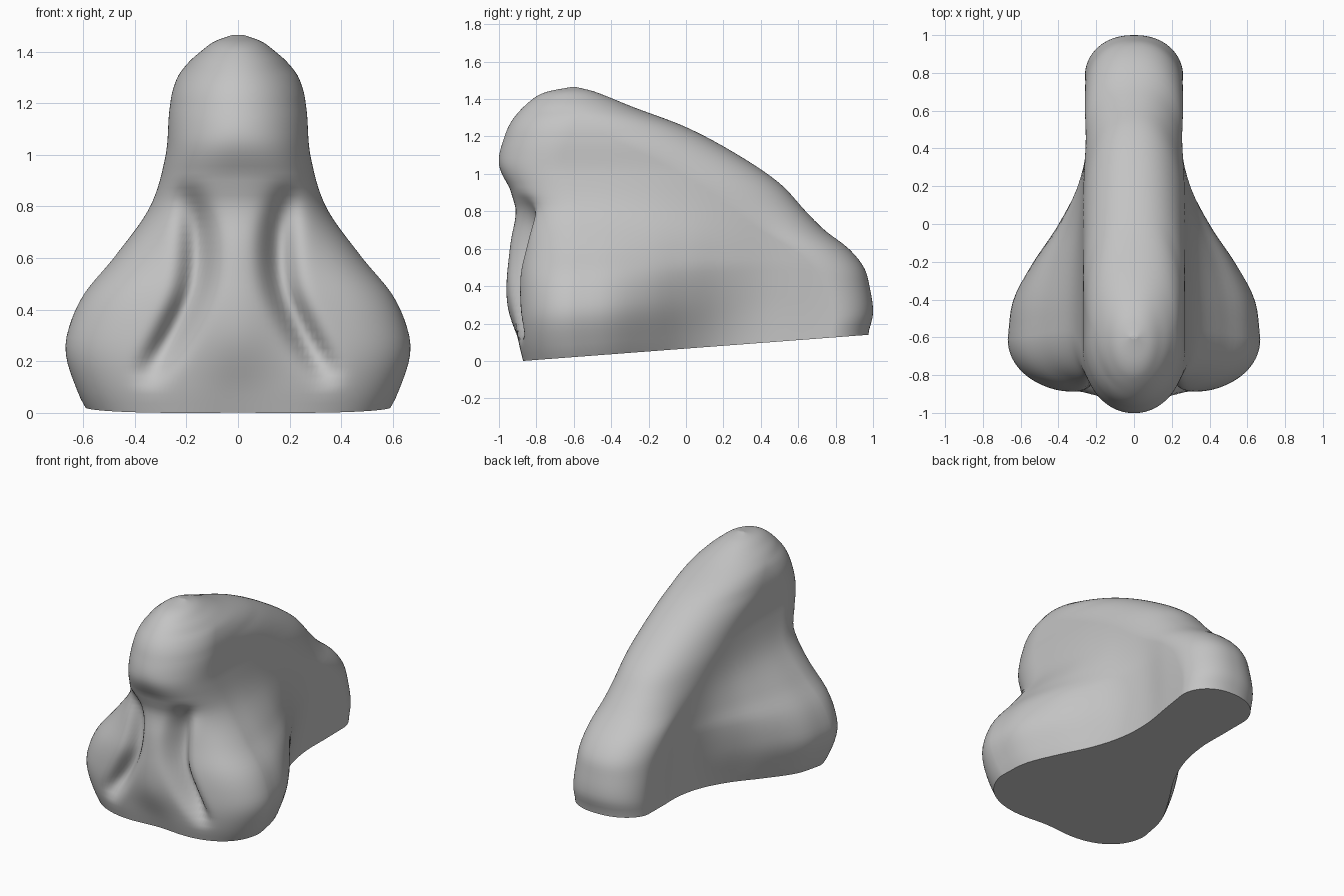
import bpy, bmesh
from math import sin, cos, pi, exp

cube = bpy.data.objects.get("Cube")
if cube:
    bpy.data.objects.remove(cube, do_unlink=True)


def curve(*pts):
    """Smooth function through (position, value) pairs, held at the ends."""
    def slope(i):
        a, b = pts[max(i - 1, 0)], pts[min(i + 1, len(pts) - 1)]
        return (b[1] - a[1]) / (b[0] - a[0])

    def value(t):
        if t <= pts[0][0]:
            return pts[0][1]
        for i in range(len(pts) - 1):
            (a, va), (b, vb) = pts[i], pts[i + 1]
            if t <= b:
                h = b - a
                s = (t - a) / h
                r = 1 - s
                return (va * (1 + 2 * s) * r * r + slope(i) * h * s * r * r
                        + vb * (3 - 2 * s) * s * s - slope(i + 1) * h * s * s * r)
        return pts[-1][1]
    return value


# Side profile: front edge of the wings and tip, and back edge, by height
front_edge = curve((0, -.88), (.1, -.9), (.25, -.91), (.45, -.9), (.65, -.87),
                   (.8, -.88), (.9, -.93), (1.05, -1), (1.2, -.97), (1.3, -.92),
                   (1.4, -.82), (1.44, -.74), (1.465, -.61))
back_edge = curve((.14, .975), (.25, 1), (.4, .98), (.5, .95), (.6, .87),
                  (.7, .74), (.8, .64), (.95, .5), (1.1, .28), (1.25, 0),
                  (1.36, -.29), (1.44, -.49), (1.465, -.59))
# How far the middle wall stands ahead of the wings
middle_bulge = curve((0, -.02), (.1, -.01), (.3, .045), (.5, .06), (.65, .065),
                     (.8, .03), (.92, 0))
# Bridge half width, and the flare of the wings by height and by depth
bridge_width = curve((1, .26), (1.2, .262), (1.3, .235), (1.36, .19),
                     (1.4, .145), (1.44, .09), (1.465, .02))
flare_height = curve((0, .82), (.05, .88), (.2, 1), (.3, .99), (.45, .84),
                     (.6, .55), (.8, .2), (1, .05), (1.2, 0))
flare_low = curve((-.6, .405), (-.4, .365), (-.2, .235), (0, .085),
                  (.2, -.01), (.4, -.04), (.6, -.02), (.8, 0))
flare_high = curve((-.6, .405), (-.4, .385), (-.2, .3), (0, .17),
                   (.2, .05), (.4, -.01), (.6, 0))
# Rounding of the front and back ends
front_round = curve((.6, .3), (1.05, .34))
front_power = curve((.4, .6), (.9, .75), (1.1, 1))
back_round = curve((.1, .21), (.5, .28), (.8, .38), (1.1, .5), (1.3, .53))
# Nostril groove: distance from the middle and depth by height
groove_x = curve((.15, .34), (.35, .23), (.5, .17), (.7, .16), (.88, .2))
groove_depth = curve((.1, 0), (.25, .09), (.45, .1), (.7, .09), (.9, 0))

LEVELS, ARC, SIDE = 64, 44, 28
TOP = 1.465


def half_outline(level):
    """Points from the front middle round the left side to the back middle."""
    tilt = max(0, 1 - level / .6)
    front, back = front_edge(level), back_edge(level + .13 * tilt)
    half = (back - front) / 2
    rf, rb = min(front_round(level), half), min(back_round(level), half)
    path = []
    for i in range(ARC):
        a = (i / ARC) ** 1.5 * pi / 2
        path.append((front + rf * (1 - cos(a)), sin(a) ** front_power(level)))
    for i in range(SIDE):
        path.append((front + rf + (back - front - rf - rb) * i / SIDE, 1))
    for i in range(ARC + 1):
        a = i / ARC * pi / 2
        path.append((back - rb * (1 - sin(a)), cos(a) ** .9 if i < ARC else 0))
    high = min(level / .5, 1)
    points = []
    for y, fullness in path:
        flare = flare_low(y) * (1 - high) + flare_high(y) * high
        x = fullness * (bridge_width(level) + flare * flare_height(level))
        if y < front + rf:
            d = (x - groove_x(level)) / .06
            y += groove_depth(level) * exp(-d * d)
            y -= middle_bulge(level) * exp(-(x / .17) ** 2)
        points.append((x, y, level + .0757 * (y + .87) * tilt))
    return points


# Nose: stacked outlines, mirrored and joined, with a flat tilted base
bm = bmesh.new()
rings = []
for i in range(LEVELS + 1):
    half = half_outline(TOP * sin(i / LEVELS * pi / 2))
    whole = half + [(-x, y, z) for x, y, z in half[-2:0:-1]]
    rings.append([bm.verts.new(p) for p in whole])
count = len(rings[0])
for low, high in zip(rings, rings[1:]):
    for j in range(count):
        k = (j + 1) % count
        bm.faces.new((low[j], low[k], high[k], high[j]))
bm.faces.new(rings[0][::-1])
bm.faces.new(rings[-1])
bmesh.ops.remove_doubles(bm, verts=bm.verts, dist=.0008)
bmesh.ops.recalc_face_normals(bm, faces=bm.faces)
mesh = bpy.data.meshes.new("nose")
bm.to_mesh(mesh)
bm.free()
nose = bpy.data.objects.new("nose", mesh)
bpy.context.collection.objects.link(nose)

# Plain grey
grey = bpy.data.materials.new("plain grey")
grey.use_nodes = True
colour = (.55, .55, .55, 1)
grey.diffuse_color = colour
grey.node_tree.nodes["Principled BSDF"].inputs["Base Color"].default_value = colour
mesh.materials.append(grey)

bpy.ops.object.select_all(action='DESELECT')
nose.select_set(True)
bpy.context.view_layer.objects.active = nose
bpy.ops.object.shade_smooth_by_angle(angle=pi / 3)
